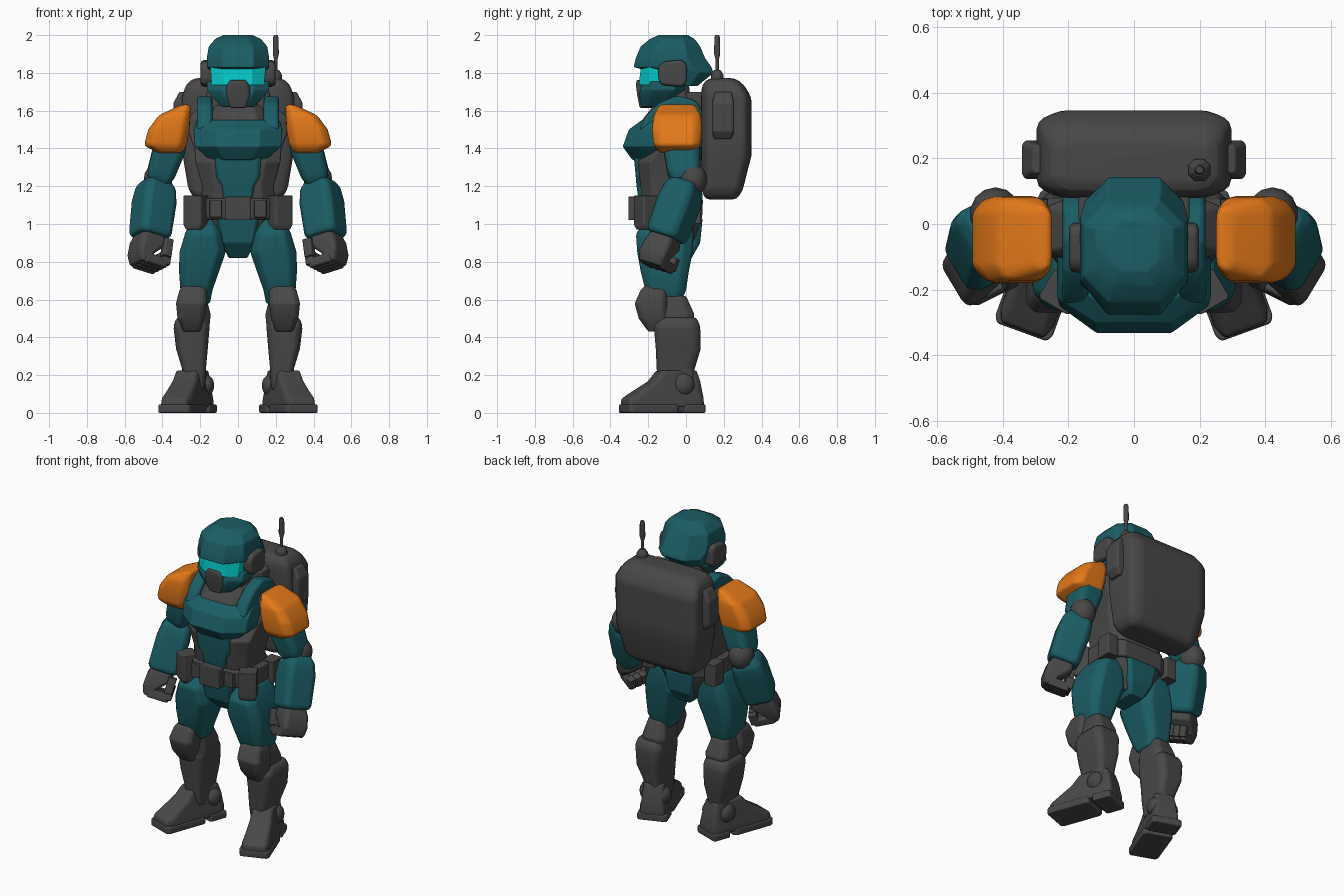
import bpy
import bmesh
import math
from mathutils import Matrix, Vector

cube = bpy.data.objects.get("Cube")
if cube:
    bpy.data.objects.remove(cube, do_unlink=True)


def make_material(name, rgb):
    mat = bpy.data.materials.new(name)
    mat.use_nodes = True
    mat.diffuse_color = (*rgb, 1)
    shader = next(n for n in mat.node_tree.nodes if n.type == 'BSDF_PRINCIPLED')
    shader.inputs["Base Color"].default_value = (*rgb, 1)
    shader.inputs["Roughness"].default_value = .6
    return mat


TEAL = make_material("teal armour", (.011, .11, .128))
GREY = make_material("dark grey gear", (.064, .064, .064))
ORANGE = make_material("orange shoulder", (.77, .19, .01))
CYAN = make_material("cyan visor", (.002, .6, .6))
parts = []


def finish(name, bm, mat, mirror, bevel, matrix):
    """Round the hard edges, place the mesh and mirror it across x if asked."""
    bmesh.ops.recalc_face_normals(bm, faces=bm.faces)
    hard = [e for e in bm.edges if e.calc_face_angle(0) > math.radians(22)]
    if bevel:
        bmesh.ops.bevel(bm, geom=hard, offset=bevel, segments=2, profile=.5,
                        affect='EDGES', clamp_overlap=True)
    if matrix:
        bm.transform(matrix)
    mesh = bpy.data.meshes.new(name)
    bm.to_mesh(mesh)
    bm.free()
    mesh.materials.append(mat)
    obj = bpy.data.objects.new(name, mesh)
    bpy.context.collection.objects.link(obj)
    if mirror:
        obj.modifiers.new("Mirror", 'MIRROR').use_mirror_merge = False
    parts.append(obj)


def bridge(bm, rings):
    for low, high in zip(rings, rings[1:]):
        for i in range(len(low)):
            j = (i + 1) % len(low)
            bm.faces.new((low[i], low[j], high[j], high[i]))
    bm.faces.new(rings[0][::-1])
    bm.faces.new(rings[-1])


def loft(name, mat, sections, cut=.35, mirror=False, bevel=.01, matrix=None):
    """Skin chamfered rectangles; each section is (z, x low, x high, y low, y high)."""
    bm = bmesh.new()
    k = 1 - cut
    outline = [(1, -k), (1, k), (k, 1), (-k, 1), (-1, k), (-1, -k), (-k, -1), (k, -1)]
    rings = []
    for z, xa, xb, ya, yb in sections:
        cx, cy, hx, hy = (xa + xb) / 2, (ya + yb) / 2, (xb - xa) / 2, (yb - ya) / 2
        rings.append([bm.verts.new((cx + u * hx, cy + v * hy, z)) for u, v in outline])
    bridge(bm, rings)
    finish(name, bm, mat, mirror, bevel, matrix)


def mid(z, half, front, back):
    return (z, -half, half, front, back)


def prism(name, mat, outline, low, high, bevel):
    """Extrude a (y, z) outline along x and mirror it."""
    bm = bmesh.new()
    bridge(bm, [[bm.verts.new((x, y, z)) for y, z in outline] for x in (low, high)])
    finish(name, bm, mat, True, bevel, None)


def box(name, mat, xs, ys, zs, cut=.12, mirror=False, bevel=.01, matrix=None):
    loft(name, mat, [(z, *xs, *ys) for z in zs], cut, mirror, bevel, matrix)


def ball(name, mat, centre, size):
    bm = bmesh.new()
    bmesh.ops.create_uvsphere(bm, u_segments=14, v_segments=8, radius=1)
    finish(name, bm, mat, True, 0,
           Matrix.Translation(centre) @ Matrix.Diagonal((*size, 1)))


def spin(degrees):
    return Matrix.Rotation(math.radians(degrees), 4, 'Z')


def limb_frame(top, bottom):
    """Frame at the top of a limb, with local z pointing back up the limb."""
    z = (Vector(top) - Vector(bottom)).normalized()
    y = z.cross(Vector((1, 0, 0))).normalized()
    x = y.cross(z)
    return Matrix.Translation(top) @ Matrix((x, y, z)).transposed().to_4x4()


# Helmet and face
loft("helmet_dome", TEAL, [
    mid(1.73, .125, -.1, .06), mid(1.8, .152, -.15, .145), mid(1.83, .163, -.278, .135),
    mid(1.88, .165, -.265, .1), mid(1.94, .155, -.24, .075), mid(1.98, .12, -.19, .045),
    mid(2.0, .078, -.145, .01)], .5, bevel=.006)
loft("jaw", TEAL, [
    mid(1.62, .085, -.235, -.08), mid(1.67, .135, -.245, -.04),
    mid(1.71, .165, -.245, 0), mid(1.755, .165, -.228, 0)], .48, bevel=.006)
loft("visor", CYAN, [mid(1.735, .14, -.25, -.05), mid(1.84, .148, -.238, -.05)],
     .48, bevel=.004)
loft("mouth_guard", GREY, [
    mid(1.615, .042, -.245, -.15), mid(1.68, .066, -.258, -.15),
    mid(1.735, .06, -.265, -.15), mid(1.762, .042, -.262, -.15)], .2, bevel=.006)
prism("ear_pad", GREY, [(-.13, 1.735), (-.02, 1.725), (.005, 1.75), (.005, 1.845),
                        (-.02, 1.87), (-.12, 1.86), (-.148, 1.83), (-.148, 1.765)],
      .13, .198, .022)
loft("neck", GREY, [mid(1.5, .12, -.17, .05), mid(1.62, .105, -.15, .03),
                    mid(1.74, .095, -.14, .015)])
loft("collar", GREY, [mid(1.5, .155, -.26, .07), mid(1.56, .155, -.225, .07),
                      mid(1.63, .12, -.17, .05)])

# Torso
loft("undersuit", GREY, [
    mid(1.06, .2, -.225, .07), mid(1.2, .19, -.24, .07), mid(1.33, .225, -.255, .08),
    mid(1.4, .23, -.18, .09), mid(1.48, .26, -.13, .09), mid(1.56, .27, -.12, .09),
    mid(1.62, .2, -.1, .07)], .35)
loft("chest_plate", TEAL, [
    mid(1.34, .15, -.285, -.02), mid(1.41, .228, -.335, 0),
    mid(1.5, .235, -.302, 0), mid(1.55, .22, -.235, 0)], .5, bevel=.006)
loft("belly_plate", TEAL, [
    mid(1.12, .075, -.25, -.1), mid(1.2, .085, -.262, -.1),
    mid(1.25, .115, -.266, -.1), mid(1.35, .122, -.276, -.1)], .15, bevel=.006)
prism("shoulder_strap", TEAL, [
    (-.25, 1.5), (-.21, 1.575), (-.145, 1.64), (-.05, 1.68), (.05, 1.655), (.105, 1.57),
    (.1, 1.4), (-.1, 1.4)], .135, .218, .02)

# Belt and pelvis
loft("belt", GREY, [mid(1.025, .235, -.25, .085), mid(1.135, .235, -.255, .09)], .42)
box("buckle", GREY, (-.07, .07), (-.305, -.2), (1.02, 1.145))
box("belt_clip", GREY, (.085, .15), (-.27, -.2), (1.035, 1.125), mirror=True)
loft("belt_pouch", GREY, [
    (.97, -.045, .045, -.045, .04), (.995, -.055, .055, -.055, .05),
    (1.15, -.055, .055, -.055, .05)], .15, True, .012,
    Matrix.Translation((.218, -.205, 0)) @ spin(30))
box("rear_pouch", GREY, (.185, .265), (-.02, .08), (1.0, 1.14), mirror=True)
loft("pelvis_core", GREY, [mid(.85, .075, -.14, .04), mid(.94, .14, -.2, .06),
                           mid(1.05, .21, -.22, .07)])
loft("pelvis_plate", TEAL, [mid(.82, .05, -.15, .03), mid(.9, .088, -.22, .075),
                            mid(1.03, .115, -.245, .088)], .15)

# Legs
loft("thigh", TEAL, [
    (.575, .15, .27, -.17, -.03), (.65, .135, .305, -.215, 0), (.75, .1, .312, -.24, .015),
    (.85, .065, .31, -.258, .035), (.95, .085, .28, -.265, .04),
    (1.03, .12, .24, -.2, .03)], .35, True, .015)
loft("knee_joint", GREY, [
    (.42, .155, .3, -.16, .03), (.52, .145, .31, -.16, .045),
    (.62, .17, .29, -.16, 0)], .35, True)
loft("knee_pad", GREY, [
    (.43, .2, .29, -.2, -.1), (.5, .175, .32, -.25, -.1), (.58, .165, .328, -.272, -.1),
    (.65, .165, .31, -.24, -.1), (.69, .195, .28, -.2, -.1)], .3, True, .015)
loft("shin_guard", GREY, [
    (.12, .175, .3, -.14, .05), (.23, .17, .295, -.155, .045),
    (.34, .16, .328, -.16, .078), (.46, .15, .342, -.17, .075),
    (.505, .165, .325, -.14, .055)], .3, True, .015)

# Boots, turned outward
turn = Matrix.Translation((.23, -.02, 0)) @ spin(20)
loft("boot_upper", GREY, [
    mid(.03, .087, -.325, .1), mid(.075, .084, -.322, .1), mid(.11, .076, -.27, .095),
    mid(.165, .07, -.18, .085), mid(.225, .062, -.13, .065)], .2, True, .015, turn)
for label, ys in (("toe", (-.33, -.045)), ("heel", (-.02, .103))):
    box(label + "_sole", GREY, (-.093, .093), ys, (0, .045), .14, True, .008, turn)
ball("inner_ankle", GREY, (.17, -.01, .145), (.045, .058, .058))
ball("outer_ankle", GREY, (.29, -.015, .15), (.04, .06, .06))

# Arms
loft("shoulder_pad", ORANGE, [
    (1.375, .3, .42, -.14, .04), (1.415, .272, .498, -.172, .078),
    (1.5, .257, .475, -.18, .085), (1.575, .252, .42, -.172, .08),
    (1.632, .25, .3, -.14, .05)], .34, True, .02)
arm = limb_frame((.33, -.03, 1.5), (.43, 0, 1.2))
loft("upper_arm", TEAL, [
    (-.29, -.06, .06, -.07, .07), (-.24, -.075, .075, -.09, .085),
    (-.1, -.085, .085, -.1, .095), (0, -.07, .07, -.08, .08)], .35, True, .015, arm)
ball("elbow", GREY, (.423, .032, 1.235), (.078, .08, .088))
forearm = limb_frame((.43, .005, 1.225), (.468, -.11, .92)) @ spin(-30)
loft("forearm", TEAL, [
    (-.32, -.08, .08, -.08, .08), (-.3, -.095, .095, -.095, .095),
    (-.12, -.1, .1, -.1, .1), (-.04, -.09, .09, -.09, .09),
    (0, -.065, .065, -.065, .065)], .3, True, .015, forearm)

# Fists, with the fingers curled inward
hand = forearm @ Matrix.Translation((0, 0, -.31))
loft("glove", GREY, [
    (-.172, -.015, .07, -.075, .07), (-.12, 0, .088, -.085, .08),
    (-.05, -.07, .085, -.08, .08), (.02, -.06, .06, -.065, .065)],
    .25, True, .012, hand)
for i in range(4):
    y = -.084 + i * .04
    box("finger_" + str(i + 1), GREY, (-.085, .05), (y, y + .04), (-.178, -.125),
        .25, True, .01, hand)
    box("fingertip_" + str(i + 1), GREY, (-.1, -.05), (y, y + .04), (-.16, -.09),
        .25, True, .01, hand)
box("thumb", GREY, (-.095, -.045), (-.1, -.05), (-.12, -.02), .25, True, .01, hand)

# Backpack and antenna
loft("backpack", GREY, [
    mid(1.13, .225, .1, .27), mid(1.18, .262, .085, .3), mid(1.36, .292, .08, .346),
    mid(1.45, .297, .08, .347), mid(1.67, .297, .08, .347), mid(1.74, .275, .085, .305),
    mid(1.772, .235, .12, .26)], .24, bevel=.025)
box("backpack_mount", GREY, (-.17, .17), (0, .12), (1.25, 1.7))
loft("side_pouch", GREY, [
    (1.45, .27, .315, .15, .24), (1.49, .27, .342, .138, .255),
    (1.64, .27, .342, .138, .255), (1.7, .27, .31, .155, .24)], .25, True, .015)


def rod_ring(z, radius):
    return (z, .2 - radius, .2 + radius, .165 - radius, .165 + radius)


loft("antenna_base", GREY, [rod_ring(1.74, .035), rod_ring(1.79, .033),
                            rod_ring(1.815, .018)], .58, bevel=.004)
loft("antenna_rod", GREY, [
    rod_ring(1.8, .009), rod_ring(1.87, .009), rod_ring(1.9, .016),
    rod_ring(1.985, .015), rod_ring(2.0, .01)], .58, bevel=0)

# Soft shading with crisp flats
bpy.ops.object.select_all(action='DESELECT')
for part in parts:
    part.select_set(True)
bpy.context.view_layer.objects.active = parts[0]
bpy.ops.object.shade_smooth_by_angle(angle=math.radians(50))
for part in parts:
    part.modifiers.new("Weighted normals", 'WEIGHTED_NORMAL').keep_sharp = True
